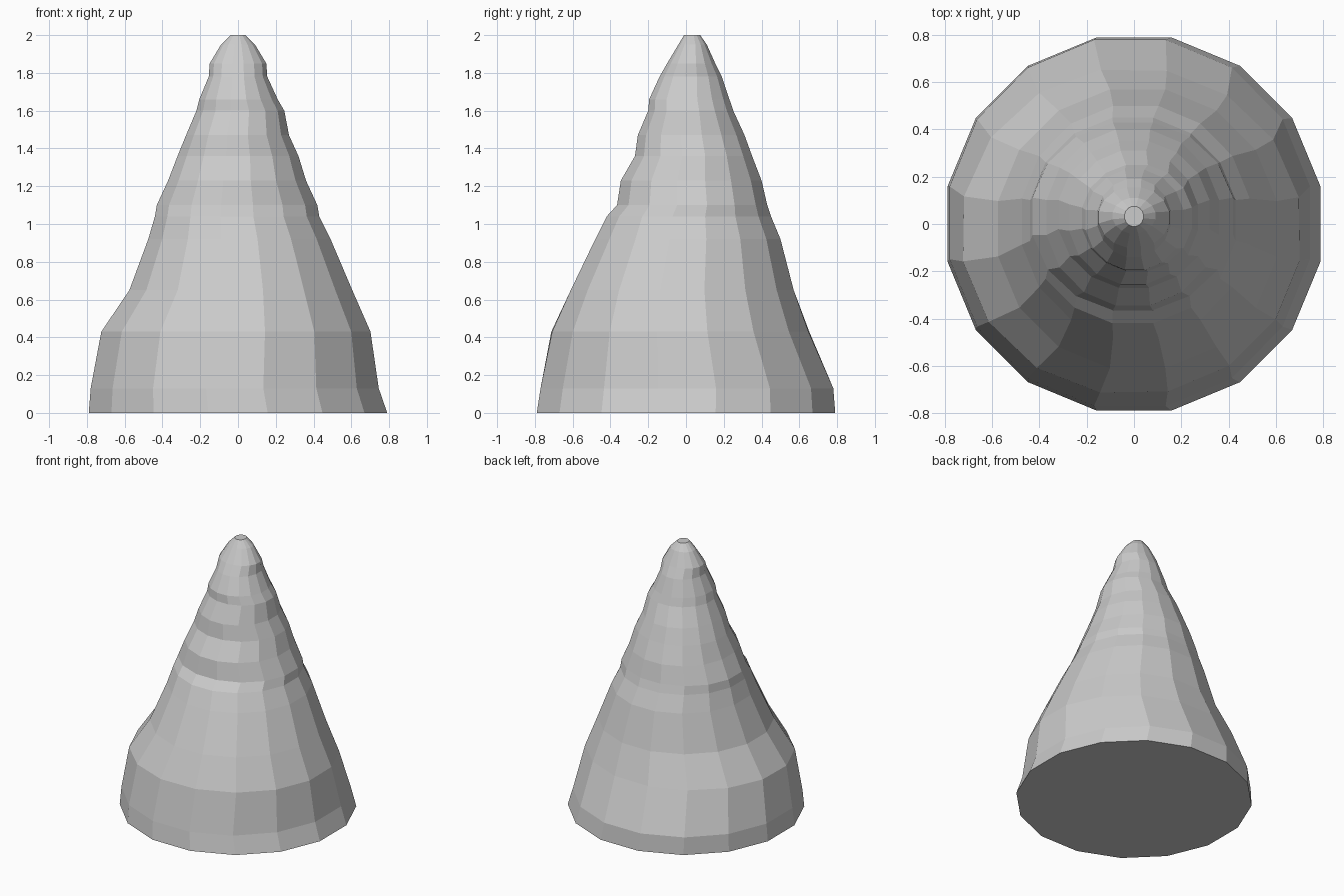
import bpy, bmesh, math

SIDES = 16
# rings up the rock spire: z, then reach towards -x, +x, -y, +y
RINGS = [
    (0.00, 0.79, 0.79, 0.79, 0.79),
    (0.13, 0.78, 0.745, 0.77, 0.78),
    (0.43, 0.71, 0.71, 0.70, 0.66),
    (0.65, 0.575, 0.605, 0.61, 0.57),
    (0.92, 0.475, 0.49, 0.48, 0.50),
    (1.04, 0.44, 0.43, 0.42, 0.45),
    (1.10, 0.43, 0.42, 0.365, 0.43),
    (1.23, 0.37, 0.36, 0.345, 0.40),
    (1.36, 0.32, 0.32, 0.27, 0.35),
    (1.47, 0.275, 0.27, 0.255, 0.31),
    (1.60, 0.22, 0.245, 0.20, 0.25),
    (1.66, 0.205, 0.21, 0.195, 0.23),
    (1.78, 0.155, 0.155, 0.14, 0.19),
    (1.85, 0.15, 0.15, 0.10, 0.155),
    (1.95, 0.09, 0.09, 0.04, 0.11),
    (2.00, 0.04, 0.04, 0.01, 0.075),
]

bm = bmesh.new()
half = math.pi / SIDES
k = math.cos(half)          # reach is measured to the flat of the polygon
loops = []
for z, xn, xp, yn, yp in RINGS:
    # the upper rings drift towards +y, so centre each one on its own middle
    cx, cy = (xp - xn) / 2, (yp - yn) / 2
    rx, ry = (xp + xn) / 2 / k, (yp + yn) / 2 / k
    loops.append([bm.verts.new((cx + rx * math.cos(half + 2 * half * i),
                                cy + ry * math.sin(half + 2 * half * i), z))
                  for i in range(SIDES)])

# lean the shoulder ring out towards front left, in towards back right
for v in loops[2]:
    lean = 0.022 * (v.co.x + v.co.y) / 1.0
    v.co.x *= 1 - lean
    v.co.y *= 1 - lean

# sides and end caps
for low, high in zip(loops, loops[1:]):
    for i in range(SIDES):
        j = (i + 1) % SIDES
        bm.faces.new((low[i], low[j], high[j], high[i]))
bm.faces.new(loops[0][::-1])
bm.faces.new(loops[-1])

mesh = bpy.data.meshes.new("rock_spire")
bm.to_mesh(mesh)
bm.free()
bpy.context.collection.objects.link(bpy.data.objects.new("rock_spire", mesh))
